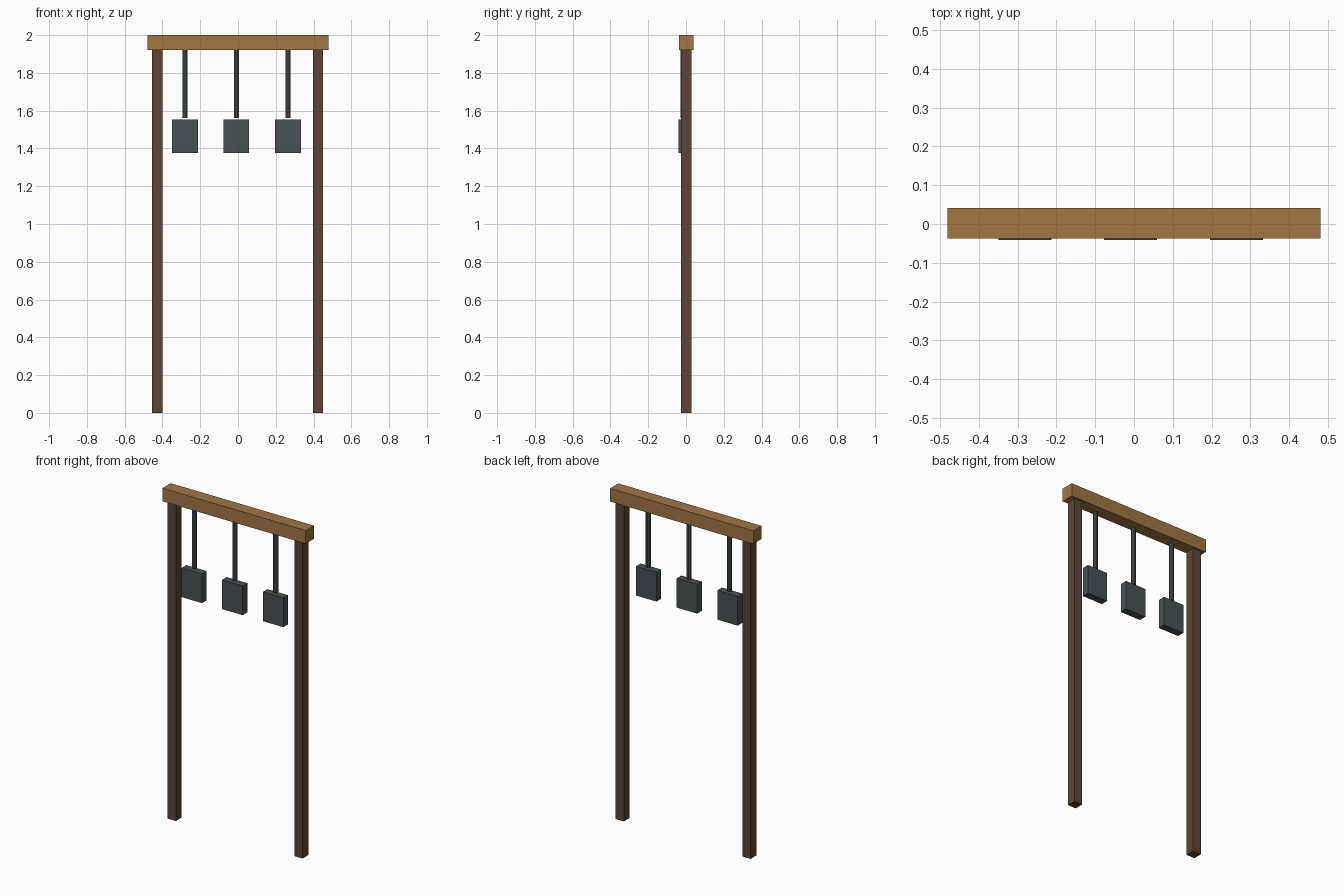
import bpy
import math

if "Cube" in bpy.data.objects:
    bpy.data.objects.remove(bpy.data.objects["Cube"])


def material(name, rgb):
    m = bpy.data.materials.new(name)
    m.diffuse_color = (*rgb, 1)
    m.use_nodes = True
    m.node_tree.nodes["Principled BSDF"].inputs["Base Color"].default_value = m.diffuse_color
    return m


def box(name, lo, hi, mat):
    size = [b - a for a, b in zip(lo, hi)]
    mid = [(a + b) / 2 for a, b in zip(lo, hi)]
    bpy.ops.mesh.primitive_cube_add(size=1, location=mid)
    ob = bpy.context.object
    ob.name = name
    ob.scale = size
    bpy.ops.object.transform_apply(location=False, rotation=False, scale=True)
    ob.data.materials.append(mat)
    return ob


light_wood = material("light_wood", (0.36, 0.18, 0.06))
dark_wood = material("dark_wood", (0.11, 0.06, 0.035))
iron = material("iron", (0.065, 0.085, 0.09))

# Top beam
box("top_beam", (-0.48, -0.037, 1.92), (0.48, 0.041, 2.0), light_wood)

# Two posts
for side, x in (("left", -0.4265), ("right", 0.4235)):
    box(side + "_post", (x - 0.0275, -0.0255, 0), (x + 0.0275, 0.0295, 1.92), dark_wood)

# Three hanging plates, each below an eight-sided rod
for i, x in enumerate((-0.281, -0.009, 0.264)):
    bpy.ops.mesh.primitive_cylinder_add(
        vertices=8, radius=0.0145, depth=0.36, location=(x, -0.016, 1.742),
        rotation=(0, 0, math.pi / 8))
    rod = bpy.context.object
    rod.name = f"hanging_rod_{i + 1}"
    rod.data.materials.append(iron)
    box(f"hanging_plate_{i + 1}", (x - 0.0685, -0.041, 1.376), (x + 0.0685, 0.004, 1.553), iron)
